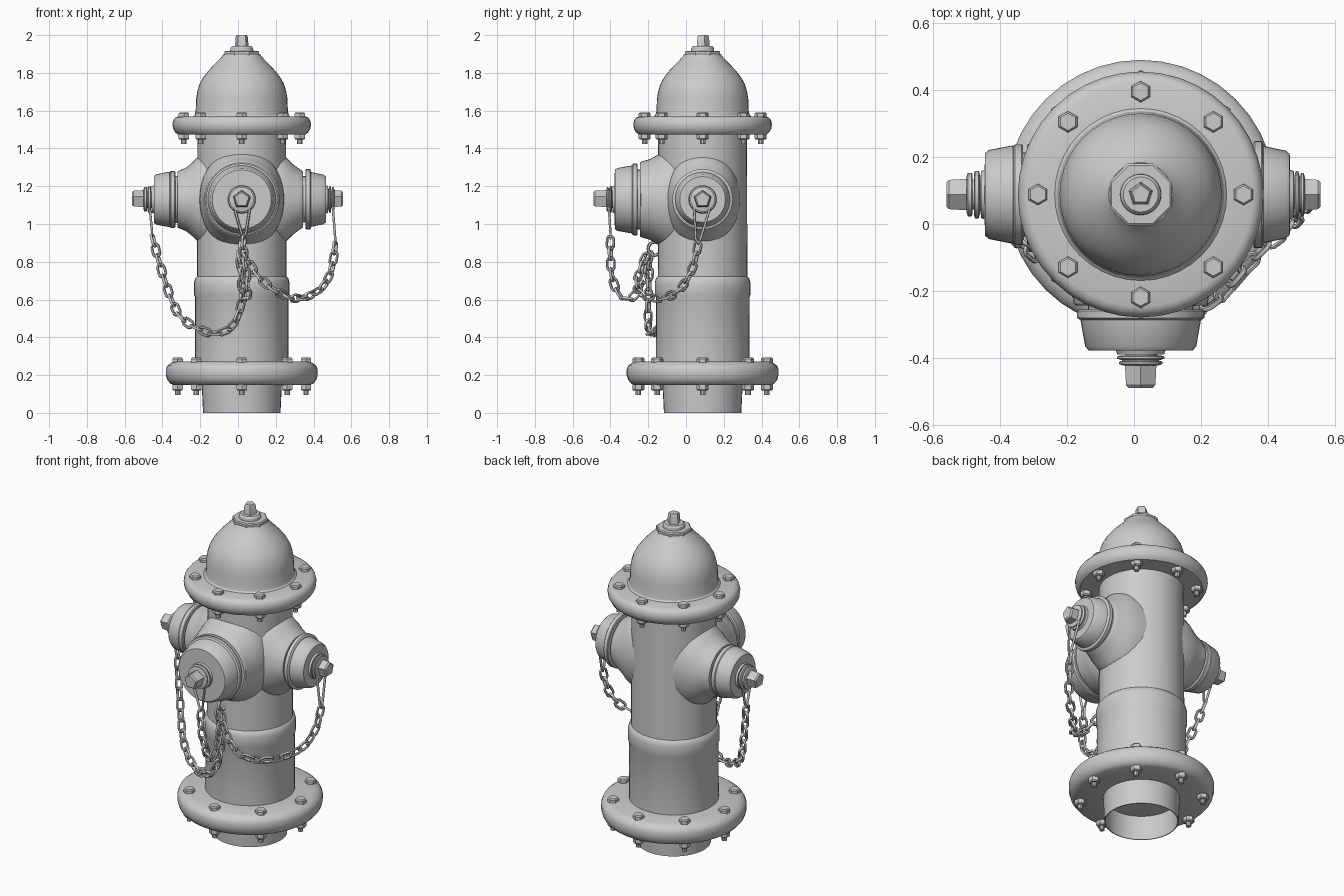
import bpy, bmesh
from math import sin, cos, tau, radians
from mathutils import Vector

if "Cube" in bpy.data.objects:
    bpy.data.objects.remove(bpy.data.objects["Cube"])

AX = Vector((0.02, 0.088, 0))          # vertical axis of the hydrant
Z = Vector((0, 0, 1))


def lathe(bm, rows, origin=AX, axis=Z, up=Vector((0, 1, 0)), segs=40, caps=True, turn=0):
    """Revolve rows (distance along axis, radius[, radius in up direction])."""
    side = up.cross(axis)
    rings = []
    for row in rows:
        d, rh, rv = row[0], row[1], row[-1]
        rings.append([bm.verts.new(origin + axis * d + side * rh * sin(tau * i / segs + turn)
                                   + up * rv * cos(tau * i / segs + turn)) for i in range(segs)])
    for a, b in zip(rings, rings[1:]):
        for i in range(segs):
            j = (i + 1) % segs
            bm.faces.new((a[i], a[j], b[j], b[i]))
    if caps:
        bm.faces.new(rings[0])
        bm.faces.new(rings[-1])


def tube(bm, pts, r, sides=6):
    """Closed round wire through a planar loop of points."""
    n = len(pts)
    mid = sum(pts, Vector()) / n
    normal = (pts[0] - mid).cross(pts[n // 4] - mid).normalized()
    rings = []
    for i, p in enumerate(pts):
        out = (pts[(i + 1) % n] - pts[i - 1]).normalized().cross(normal)
        rings.append([bm.verts.new(p + r * (out * cos(tau * k / sides) + normal * sin(tau * k / sides)))
                      for k in range(sides)])
    for i in range(n):
        a, b = rings[i], rings[(i + 1) % n]
        for k in range(sides):
            m = (k + 1) % sides
            bm.faces.new((a[k], a[m], b[m], b[k]))


def finish(bm, name, angle=32):
    bmesh.ops.remove_doubles(bm, verts=bm.verts, dist=1e-5)
    bmesh.ops.recalc_face_normals(bm, faces=bm.faces)
    me = bpy.data.meshes.new(name)
    bm.to_mesh(me)
    bm.free()
    me.shade_smooth()
    me.set_sharp_from_angle(angle=radians(angle))
    ob = bpy.data.objects.new(name, me)
    bpy.context.collection.objects.link(ob)


def part(name, rows, **kw):
    bm = bmesh.new()
    lathe(bm, rows, **kw)
    finish(bm, name)


# Hollow foot pipe with a ceiling at flange level
part("foot_pipe", [(.15, .001), (.15, .198), (0, .2), (0, .205), (.15, .212)], caps=False)

# Flanges with rounded rims
part("bottom_flange", [(.147, .2), (.147, .36), (.155, .378), (.175, .395), (.2, .402), (.23, .402),
                       (.25, .394), (.264, .375), (.272, .355), (.272, .2)])
part("top_flange", [(1.475, .2), (1.475, .34), (1.485, .352), (1.505, .364), (1.53, .367), (1.55, .362),
                    (1.563, .352), (1.57, .335), (1.57, .2)])

# Barrel with the raised band, then the bonnet
part("barrel", [(.26, .248), (.61, .247), (.625, .253), (.69, .253), (.712, .247), (.722, .237),
                (1.48, .235)])
part("bonnet", [(1.565, .262), (1.578, .249), (1.6, .244), (1.66, .242), (1.7, .236), (1.74, .224),
                (1.775, .205), (1.81, .178), (1.84, .15), (1.865, .125), (1.885, .107), (1.9, .096)])
part("bonnet_plate", [(1.895, .1), (1.912, .1), (1.917, .094)], segs=8, turn=tau / 16)
part("bonnet_collar", [(1.91, .062), (1.932, .06), (1.942, .052)])
part("operating_nut", [(1.935, .038), (1.99, .034), (2.0, .028)], segs=5)


# Flange bolts: head above, nut and stud below
def bolts(name, r, low, high):
    bm = bmesh.new()
    for k in range(8):
        o = AX + Vector((cos(tau * k / 8) * r, sin(tau * k / 8) * r, 0))
        lathe(bm, [(high - .005, .032), (high + .014, .032), (high + .021, .026)], origin=o, segs=6)
        lathe(bm, [(low + .005, .032), (low - .022, .032), (low - .028, .027)], origin=o, segs=6)
        lathe(bm, [(low, .015), (low - .052, .015)], origin=o, segs=10)
    finish(bm, name)


bolts("bottom_bolts", .34, .147, .272)
bolts("top_bolts", .307, 1.475, 1.57)

HUB = AX + Vector((0, 0, 1.13))


# Nozzle: flared boss, rimmed cap, ringed stem and five-sided nut
def nozzle(name, axis, boss, face, r, rim, stem_end, nut_end):
    kw = dict(origin=HUB, axis=axis, up=Z)
    part(name + "_boss", boss, **kw)
    b = boss[-1][0]
    part(name + "_neck", [(b - .01, r - .022), (face - .06, r - .022)], **kw)
    part(name + "_cap", [(b + .012, rim - .004), (b + .016, rim), (b + .036, rim), (b + .04, rim - .005),
                         (b + .042, r), (face - .012, r - .014), (face, r - .024),
                         (face + .001, .074), (face + .012, .07), (face + .013, .05)], **kw)
    bm = bmesh.new()
    w = (stem_end - face - .012) / 2
    lathe(bm, [(face, .045), (stem_end, .045)], **kw)
    for k in range(2):
        s = face + .012 + k * w
        lathe(bm, [(s + .003, .06), (s + .007, .071 - .006 * k), (s + w - .004, .071 - .006 * k),
                   (s + w, .06 - .006 * k)], **kw)
    finish(bm, name + "_stem_rings")
    part(name + "_nut", [(stem_end - .01, .05), (nut_end - .008, .046), (nut_end, .038)], segs=5, **kw)


def side_boss(end):
    return [(.02, .2, .265), (.15, .197, .26), (.2, .19, .245), (.235, .182, .222), (.265, .17, .192),
            (.295, .16, .168), (end - .004, .151), (end, .147)]


nozzle("left_nozzle", Vector((-1, 0, 0)), side_boss(.34), .465, .147, .15, .52, .58)
nozzle("right_nozzle", Vector((1, 0, 0)), side_boss(.325), .445, .145, .16, .49, .537)
nozzle("front_nozzle", Vector((0, -1, 0)),
       [(.05, .225, .275), (.17, .225, .27), (.21, .222, .253), (.245, .215, .232), (.28, .208, .213),
        (.326, .2), (.332, .194)], .465, .18, .19, .51, .577)


# Chains: a long drop loop on the stem, then alternating links down to a shared hook
def spline(pts):
    p = [2 * pts[0] - pts[1]] + pts + [2 * pts[-1] - pts[-2]]
    out = []
    for i in range(1, len(p) - 2):
        a, b, c, d = p[i - 1:i + 3]
        for k in range(30):
            t = k / 30
            out.append(.5 * (2 * b + (c - a) * t + (2 * a - 5 * b + 4 * c - d) * t * t
                             + (3 * b - a - 3 * c + d) * t ** 3))
    return out + [pts[-1]]


def chain(name, stem, side, path):
    bm = bmesh.new()
    top = Vector(stem)
    start = Vector(path[0])
    loop = [top + side * .05 * cos(a) + Z * .05 * sin(a) for a in [radians(x) for x in range(-20, 201, 22)]]
    loop += [start - side * .012 + Z * .02, start - Z * .008, start + side * .012 + Z * .02]
    tube(bm, loop, .007)
    line, step, n = spline([Vector(q) for q in path]), .054, 0
    last, run = line[0], 0
    for a, b in zip(line, line[1:]):
        run += (b - a).length
        if run < step:
            continue
        c, t = (last + b) / 2, (b - last).normalized()
        u = t.cross(Vector((.35, -.8, .3))).normalized()
        v = t.cross(u)
        w = (u + v if n % 2 else u - v).normalized()
        link = []
        for k in range(14):
            g = tau * (k + .5) / 14
            link.append(c + t * (.014 * (1 if cos(g) > 0 else -1) + .020 * cos(g)) + w * .02 * sin(g))
        tube(bm, link, .0075)
        last, run, n = b, 0, n + 1
    finish(bm, name, 60)


X, Y = Vector((1, 0, 0)), Vector((0, 1, 0))
chain("left_chain", (-.47, .088, 1.13), Y,
      [(-.455, .07, .94), (-.4, .01, .74), (-.32, -.07, .53), (-.22, -.14, .45), (-.11, -.19, .42),
       (-.02, -.2, .47), (.02, -.2, .6), (.02, -.195, .74), (.0, -.19, .87)])
chain("right_chain", (.5, .088, 1.13), Y,
      [(.515, .065, .9), (.5, .04, .78), (.46, -.01, .68), (.39, -.07, .625), (.31, -.15, .605),
       (.23, -.24, .63), (.14, -.26, .69), (.06, -.23, .79), (.02, -.19, .88)])
chain("front_chain", (.02, -.41, 1.13), X,
      [(.03, -.4, .93), (.03, -.4, .82), (.05, -.385, .69), (.045, -.33, .6), (.03, -.27, .62),
       (.03, -.22, .72), (.0, -.19, .86)])

# Hook ring fixed to the barrel
bm = bmesh.new()
tube(bm, [Vector((.01, -.165 + .035 * cos(tau * k / 16), .87 + .035 * sin(tau * k / 16))) for k in range(16)], .009)
finish(bm, "chain_hook", 60)
